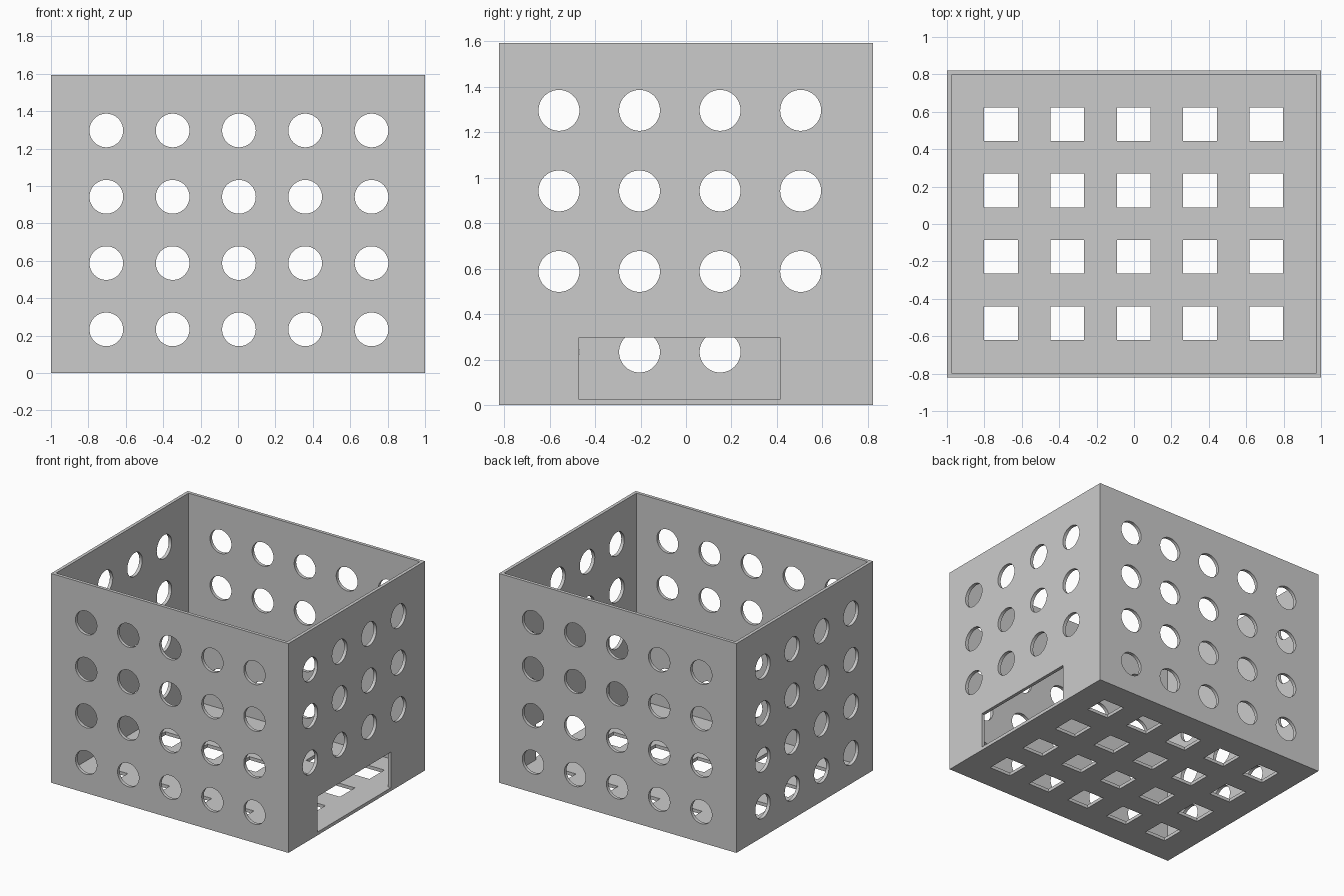
import bpy, bmesh, math
from mathutils import Matrix, Vector

cube = bpy.data.objects.get("Cube")
if cube:
    bpy.data.objects.remove(cube, do_unlink=True)

W, D, H = 2.0, 1.644, 1.594      # outer size
T = 0.025                        # wall and floor thickness
R, STEP = 0.09, 0.3545           # hole radius and spacing


def add_box(bm, lo, hi):
    lo, hi = Vector(lo), Vector(hi)
    mat = Matrix.Translation((lo + hi) / 2) @ Matrix.Diagonal((*(hi - lo), 1))
    bmesh.ops.create_cube(bm, size=1, matrix=mat)


def add_rod(bm, centre, axis, length):
    rot = Vector((0, 0, 1)).rotation_difference(Vector(axis)).to_matrix().to_4x4()
    bmesh.ops.create_cone(bm, cap_ends=True, segments=64, radius1=R, radius2=R,
                          depth=length, matrix=Matrix.Translation(centre) @ rot)


def to_object(bm, name):
    mesh = bpy.data.meshes.new(name)
    bm.to_mesh(mesh)
    bm.free()
    obj = bpy.data.objects.new(name, mesh)
    bpy.context.collection.objects.link(obj)
    return obj


def row(first, count):
    return [first + i * STEP for i in range(count)]


# Solid block that becomes the basket
bm = bmesh.new()
add_box(bm, (-W / 2, -D / 2, 0), (W / 2, D / 2, H))
basket = to_object(bm, "perforated_basket")

# Open interior
cavity = bmesh.new()
add_box(cavity, (T - W / 2, T - D / 2, T), (W / 2 - T, D / 2 - T, H + 1))

heights = row(0.233, 4)

# Round holes through the front and back walls
front_back = bmesh.new()
for z in heights:
    for x in row(-0.704, 5):
        add_rod(front_back, (x, 0, z), (0, 1, 0), D + 1)

# Round holes through the side walls; the lowest row is on the right wall only
sides = bmesh.new()
for i, z in enumerate(heights):
    for y in row(-0.559, 4):
        if i == 0:
            add_rod(sides, (-W / 2, y, z), (1, 0, 0), 0.4)
        else:
            add_rod(sides, (0, y, z), (1, 0, 0), W + 1)

# Wide slot at the foot of the left wall
slot = bmesh.new()
add_box(slot, (W / 2 - 0.2, -0.471, T), (W / 2 + 0.2, 0.414, 0.296))

# Square holes through the floor
floor = bmesh.new()
for x in row(-0.711, 5):
    for y in row(-0.53, 4):
        add_box(floor, (x - R, y - R, -0.2), (x + R, y + R, 0.1))

# Cut everything out and apply the result
cutters = [to_object(b, n) for b, n in (
    (cavity, "cavity_cutter"), (front_back, "front_back_hole_cutter"),
    (sides, "side_hole_cutter"), (slot, "slot_cutter"), (floor, "floor_hole_cutter"))]
for cutter in cutters:
    cutter.hide_render = True
    mod = basket.modifiers.new(cutter.name, "BOOLEAN")
    mod.operation = "DIFFERENCE"
    mod.solver = "EXACT"
    mod.object = cutter

bpy.ops.object.select_all(action="DESELECT")
basket.select_set(True)
bpy.context.view_layer.objects.active = basket
for mod in list(basket.modifiers):
    bpy.ops.object.modifier_apply(modifier=mod.name)
for cutter in cutters:
    bpy.data.objects.remove(cutter, do_unlink=True)

# Plain grey finish
grey = bpy.data.materials.new("plain_grey")
grey.use_nodes = True
colour = (0.6, 0.6, 0.6, 1)
grey.diffuse_color = colour
grey.node_tree.nodes["Principled BSDF"].inputs["Base Color"].default_value = colour
basket.data.materials.clear()
basket.data.materials.append(grey)
bpy.ops.object.shade_smooth_by_angle(angle=math.radians(30))
